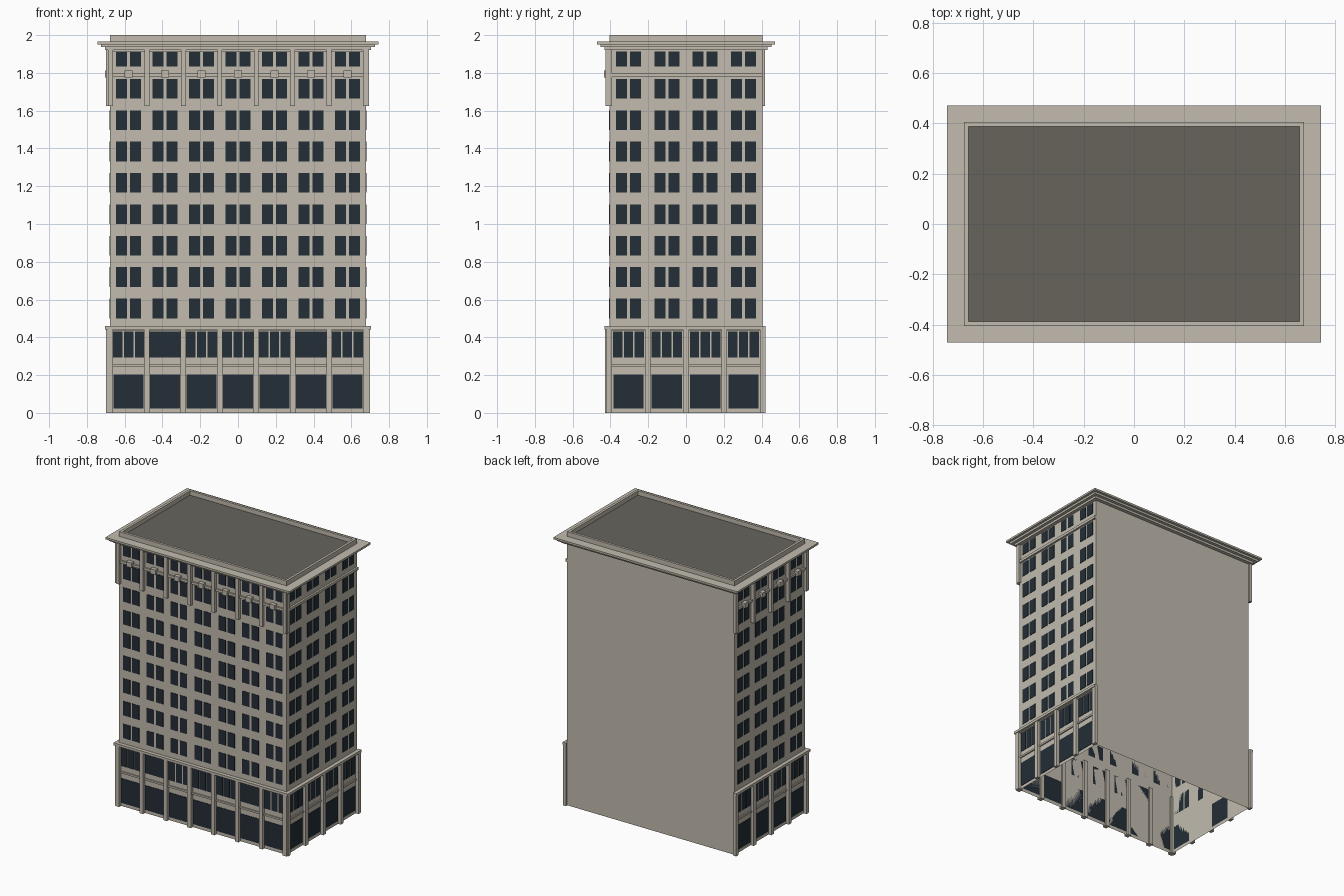
import bpy, bmesh
from mathutils import Vector

cube = bpy.data.objects.get("Cube")
if cube:
    bpy.data.objects.remove(cube, do_unlink=True)


def material(name, rgb):
    m = bpy.data.materials.new(name)
    m.use_nodes = True
    m.diffuse_color = (*rgb, 1)
    bsdf = m.node_tree.nodes["Principled BSDF"]
    bsdf.inputs["Base Color"].default_value = (*rgb, 1)
    bsdf.inputs["Roughness"].default_value = 0.9
    return m


STONE = material("warm stone", (0.54, 0.50, 0.425))
GLASS = material("dark blue glass", (0.017, 0.027, 0.038))
ROOF = material("roof grey", (0.135, 0.127, 0.107))

HX, HY = 0.677, 0.405          # half sizes of the tower


class Part:
    """Collects boxes into one named mesh object."""

    def __init__(self, name, mat):
        self.name, self.mat, self.bm = name, mat, bmesh.new()

    def box(self, a, b):
        lo = Vector([min(p) for p in zip(a, b)])
        hi = Vector([max(p) for p in zip(a, b)])
        made = bmesh.ops.create_cube(self.bm, size=1)["verts"]
        for v in made:
            v.co = (lo + hi) / 2 + v.co * (hi - lo)
        return made

    def on(self, side, u, d, z):
        """Box on a facade: u along it, d outward from it, z upward."""
        if side == "front":
            self.box((u[0], -HY - d[0], z[0]), (u[1], -HY - d[1], z[1]))
        else:
            s = 1 if side == "right" else -1
            self.box((s * (HX + d[0]), u[0], z[0]), (s * (HX + d[1]), u[1], z[1]))

    def finish(self):
        bmesh.ops.recalc_face_normals(self.bm, faces=self.bm.faces)
        mesh = bpy.data.meshes.new(self.name)
        self.bm.to_mesh(mesh)
        self.bm.free()
        mesh.materials.append(self.mat)
        obj = bpy.data.objects.new(self.name, mesh)
        bpy.context.collection.objects.link(obj)


def span(c, w):
    return (c - w / 2, c + w / 2)


# Tower shell, open underneath
shell = Part("tower_walls", STONE)
shell.box((-HX, -HY, 0), (HX, HY, 1.94))
shell.bm.normal_update()
bmesh.ops.delete(shell.bm, context="FACES",
                 geom=[f for f in shell.bm.faces if f.calc_center_median().z < 0.01])
shell.finish()

# Stepped cornice, parapet and roof
cornice = Part("cornice", STONE)
for out, z0, z1 in ((0.026, 1.92, 1.936), (0.048, 1.936, 1.951), (0.066, 1.951, 1.965)):
    cornice.box((-HX - out, -HY - out, z0), (HX + out, HY + out, z1))
cornice.finish()

parapet = Part("parapet", STONE)
T = 0.018
for s in (-1, 1):
    parapet.box((-HX, s * HY, 1.96), (HX, s * (HY - T), 2.0))
    parapet.box((s * HX, -HY + T, 1.96), (s * (HX - T), HY - T, 2.0))
parapet.finish()

roof = Part("roof_deck", ROOF)
roof.box((-HX + T, -HY + T, 1.96), (HX - T, HY - T, 1.968))
roof.finish()

# Facades: side name, bay count, bay spacing, half width
for side, bays, step, half in (("front", 7, 0.193, HX), ("right", 4, 0.203, HY), ("left", 4, 0.203, HY)):
    centres = [(i - (bays - 1) / 2) * step for i in range(bays)]
    edges = [(i - bays / 2) * step for i in range(bays + 1)]
    glass_d = (0, 0.003)

    # Paired windows on the upper floors
    panes = Part(side + "_upper_windows", GLASS)
    floors = [span(0.553 + 0.1662 * k, 0.104) for k in range(8)] + [(1.833, 1.913)]
    for c in centres:
        for z in floors:
            for s in (-1, 1):
                panes.on(side, span(c + s * 0.037, 0.058), glass_d, z)
    panes.finish()

    # Shop fronts and mezzanine windows; two front bays have one wide pane
    shop = Part(side + "_shop_windows", GLASS)
    for i, c in enumerate(centres):
        shop.on(side, span(c, 0.16), glass_d, (0.024, 0.203))
        if side == "front" and i in (1, 5):
            shop.on(side, span(c, 0.163), glass_d, (0.293, 0.43))
        else:
            for k in (-1, 0, 1):
                shop.on(side, span(c + k * 0.057, 0.049), glass_d, (0.293, 0.43))
    shop.finish()

    # Base pilasters, spandrel ledges and belt course
    base = Part(side + "_base_pilasters", STONE)
    inner = -0.012 if side == "front" else 0
    for e in edges:
        base.on(side, span(e, 0.03), (inner, 0.023), (0, 0.442))
    base.finish()
    trim = Part(side + "_base_trim", STONE)
    for c in centres:
        trim.on(side, span(c, step - 0.03), (0, 0.009), (0.243, 0.256))
        trim.on(side, span(c, step - 0.03), (0, 0.009), (0.434, 0.442))
    end = 0.026 if side == "front" else 0.016
    trim.on(side, (-half - end, half + end), (0, 0.027), (0.442, 0.46))
    trim.finish()

    # Crown: plain belt on the right side, pilasters and keystones elsewhere
    crown = Part(side + "_crown_trim", STONE)
    if side == "right":
        crown.on(side, (-half, half), (0, 0.014), (1.777, 1.796))
    else:
        for e in edges:
            crown.on(side, span(e, 0.026), (0, 0.022), (1.625, 1.92))
        for c in centres:
            crown.on(side, span(c, step - 0.026), (0, 0.012), (1.779, 1.796))
            crown.on(side, span(c, step - 0.026), (0, 0.008), (1.914, 1.922))
            crown.on(side, span(c, 0.042), (0, 0.028), (1.776, 1.812))
    crown.finish()

# Corner return of the crown pilaster on the right side
corner = Part("right_crown_corner", STONE)
corner.on("right", (-HY - 0.015, -HY + 0.013), (0, 0.016), (1.625, 1.92))
corner.finish()
